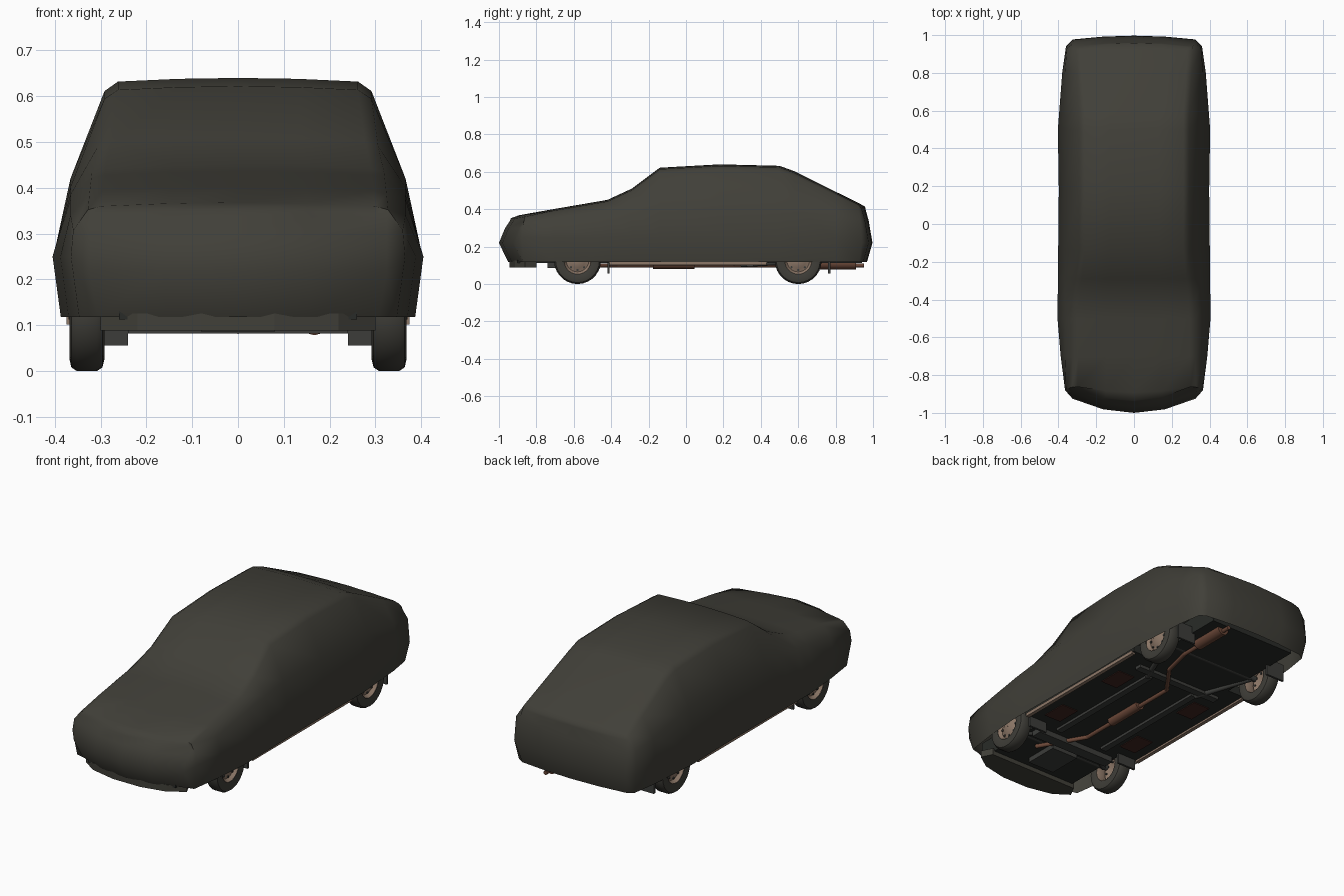
import bpy, bmesh, math
from mathutils import Vector

if "Cube" in bpy.data.objects:
    bpy.data.objects.remove(bpy.data.objects["Cube"])


def mat(name, rgb):
    m = bpy.data.materials.new(name)
    m.diffuse_color = (*rgb, 1)
    m.use_nodes = True
    m.node_tree.nodes["Principled BSDF"].inputs["Base Color"].default_value = m.diffuse_color
    return m


CLOTH = mat("dark olive cloth", (0.052, 0.050, 0.040))
RUBBER = mat("tyre rubber", (0.050, 0.048, 0.040))
FLOOR = mat("dark underbody", (0.022, 0.024, 0.021))
STEEL = mat("grey steel", (0.045, 0.046, 0.042))
RUST = mat("rusty exhaust", (0.15, 0.065, 0.04))
RIM = mat("dusty tan metal", (0.27, 0.19, 0.14))
RED = mat("dark red primer", (0.05, 0.018, 0.014))


def finish(name, bm, material, angle=None):
    bmesh.ops.remove_doubles(bm, verts=bm.verts, dist=1e-5)
    bmesh.ops.recalc_face_normals(bm, faces=bm.faces)
    me = bpy.data.meshes.new(name)
    bm.to_mesh(me)
    bm.free()
    me.materials.append(material)
    ob = bpy.data.objects.new(name, me)
    bpy.context.collection.objects.link(ob)
    if angle:
        bpy.ops.object.select_all(action='DESELECT')
        ob.select_set(True)
        bpy.context.view_layer.objects.active = ob
        bpy.ops.object.shade_smooth_by_angle(angle=math.radians(angle))
    return ob


def box(name, x, y, z, material):
    bm = bmesh.new()
    bmesh.ops.create_cube(bm, size=1)
    for v in bm.verts:
        v.co = [a + (b - a) * (c + 0.5) for (a, b), c in zip((x, y, z), v.co)]
    return finish(name, bm, material)


def prism(name, half, z0, z1, material):
    """Extruded plan outline, mirrored across x."""
    pts = half + [(-x, y) for x, y in reversed(half)]
    bm = bmesh.new()
    lo = [bm.verts.new((x, y, z0)) for x, y in pts]
    hi = [bm.verts.new((x, y, z1)) for x, y in pts]
    bm.faces.new(lo)
    bm.faces.new(hi)
    for i in range(len(pts)):
        j = (i + 1) % len(pts)
        bm.faces.new((lo[i], lo[j], hi[j], hi[i]))
    return finish(name, bm, material)


def tube(name, pts, r, material):
    """Round bar through the given points."""
    bm = bmesh.new()
    for a, b in zip(pts, pts[1:]):
        a, b = Vector(a), Vector(b)
        d = b - a
        mtx = d.to_track_quat('Z', 'Y').to_matrix().to_4x4()
        mtx.translation = (a + b) / 2
        bmesh.ops.create_cone(bm, cap_ends=True, segments=12, radius1=r, radius2=r,
                              depth=d.length + r * 0.5, matrix=mtx)
    return finish(name, bm, material, 40)


def lathe(name, profile, centre, side, material, n=28):
    """Spin (x, radius) profile about the axle."""
    bm = bmesh.new()
    rings = []
    for x, r in profile:
        rings.append([bm.verts.new((centre[0] + side * x,
                                    centre[1] + r * math.cos(2 * math.pi * k / n),
                                    centre[2] + r * math.sin(2 * math.pi * k / n)))
                      for k in range(n)])
    for a, b in zip(rings, rings[1:]):
        for k in range(n):
            j = (k + 1) % n
            bm.faces.new((a[k], a[j], b[j], b[k]))
    return finish(name, bm, material, 35)


def along(curve, y):
    """Read a profile of (y, value) points at y."""
    for (y0, a), (y1, b) in zip(curve, curve[1:]):
        if y <= y1:
            return a + (b - a) * max(0, (y - y0) / (y1 - y0))
    return curve[-1][1]


# Fabric cover profiles along the car
CROWN = [(-.93, .352), (-.89, .368), (-.7, .402), (-.42, .45), (-.29, .51), (-.14, .622),
         (.18, .64), (.5, .632), (.58, .603), (.92, .434), (.955, .414)]
WAIST = [(-.93, .325), (-.89, .365), (-.7, .388), (-.5, .405), (.18, .398), (.5, .403),
         (.8, .38), (.92, .36), (.955, .325)]
ROOF_EDGE = [(-.89, .325), (-.42, .315), (-.14, .285), (.58, .285), (.955, .31)]
SHOULDER = [(-.93, .30), (-.5, .375), (-.14, .42), (.5, .42), (.955, .34)]
STATIONS = [-.93, -.89, -.7, -.5, -.42, -.29, -.14, .18, .5, .58, .8, .92, .955]


def cover_point(y, i, t):
    """Point on the section at y: row i from hem to crown, t from left to right."""
    crown, xw, zs = along(CROWN, y), along(WAIST, y), along(SHOULDER, y)
    xr = along(ROOF_EDGE, y)
    xs = max(min(xw - .005, .366), xr)
    zr = crown - .012
    zw, zb = (.22 if abs(y) > .9 else .25), .118
    x, z = [(xw - .018, zb), (xw, zw), (xs, zs),
            (xs + (xr - xs) * .92, zs + (zr - zs) * .92), (xr * .92, zr + .004)][i]
    # the nose and tail bulge outwards at bumper height
    f = ((z - zw) / (crown - zw)) ** 1.5 if z > zw else .7 * (zw - z) / (zw - zb)
    bulge = {-.93: -.07, -.89: -.02, .92: .02, .955: .042}.get(y, 0)
    bow = {-.93: .075, -.89: .03, .955: -.02}.get(y, 0)
    if i == 4:
        z += (crown - z) * (1 - t * t)
    return x * t, y + bulge * (1 - f) + bow * t * t, z


T = [-1, -.5, 0, .5, 1]
bm = bmesh.new()
path = [(i, -1) for i in range(4)] + [(4, t) for t in T] + [(i, 1) for i in (3, 2, 1, 0)]
rings = [[bm.verts.new(cover_point(y, i, t)) for i, t in path] for y in STATIONS]
for a, b in zip(rings, rings[1:]):
    for k in range(len(a) - 1):
        bm.faces.new((a[k], a[k + 1], b[k + 1], b[k]))
for y in (STATIONS[0], STATIONS[-1]):     # nose and tail
    g = [[bm.verts.new(cover_point(y, i, t)) for t in T] for i in range(5)]
    for i in range(4):
        for k in range(4):
            bm.faces.new((g[i][k], g[i][k + 1], g[i + 1][k + 1], g[i + 1][k]))
finish("fabric_cover", bm, CLOTH, 50)

# Floor pan between the wheels, front valance
box("floor_pan", (-.37, .37), (-.42, .44), (.112, .16), FLOOR)
box("engine_bay_floor", (-.26, .26), (-.90, -.42), (.112, .20), FLOOR)
box("boot_floor", (-.26, .26), (.44, .94), (.112, .20), FLOOR)
prism("front_valance", [(.08, -.945), (.22, -.915), (.30, -.86), (.27, -.80)], .088, .125, CLOTH)

# Wheels, sills and running gear on each side
TYRE = [(-.032, .072), (-.038, .10), (-.034, .117), (-.022, .125)]
TYRE += [(-x, r) for x, r in reversed(TYRE)]
DISC = [(-.032, .073), (0, .064), (.030, .073), (.012, .060), (.018, .040), (.026, .026), (.026, .001)]
for sx, sn in ((1, "right"), (-1, "left")):
    box(sn + "_sill", (sx * .355, sx * .375), (-.41, .43), (.102, .12), RIM)
    for y, yn in ((-.58, "front"), (.60, "rear")):
        c = (sx * .33, y, .125)
        n = f"{yn}_{sn}_"
        lathe(n + "tyre", TYRE, c, sx, RUBBER)
        lathe(n + "rim", DISC, c, sx, RIM)
        for k in range(8):      # dark vent holes round the rim
            a = math.pi * k / 4
            py, pz = y + .05 * math.cos(a), .125 + .05 * math.sin(a)
            tube(n + "vent", [(sx * .342, py, pz), (sx * .348, py, pz)], .006, STEEL)
        box(n + "mud_flap", (sx * .24, sx * .35), (y + .16, y + .172), (.056, .15), STEEL)
        tube(n + "arm", [(sx * .16, y + (.1 if y < 0 else -.3), .105), (sx * .28, y, .12)], .014, STEEL)
    box(sn + "_floor_rail", (sx * .13, sx * .165), (-.42, .30), (.098, .115), STEEL)
    for y in (-.28, .17):
        box(sn + "_floor_patch", (sx * .20, sx * .30), (y - .07, y + .07), (.108, .113), RED)

# Axles, crossmembers
for y, n in ((-.58, "front_axle"), (.60, "rear_axle")):
    tube(n, [(-.30, y, .125), (.30, y, .125)], .016, STEEL)
box("front_crossmember", (-.24, .24), (-.52, -.46), (.082, .115), STEEL)
box("engine_sump", (-.08, .08), (-.74, -.55), (.085, .115), STEEL)
box("rear_crossmember", (-.26, .26), (.32, .36), (.095, .115), STEEL)

# Exhaust
route = [(.14, -.61), (0, -.37), (0, .26), (.125, .43), (.165, .60), (.167, .95)]
tube("exhaust_pipe", [(x, y, .10) for x, y in route], .011, RUST)
tube("middle_silencer", [(0, -.17, .108), (0, .04, .108)], .027, RUST)
tube("rear_silencer", [(.167, .72, .112), (.167, .90, .112)], .034, RUST)
